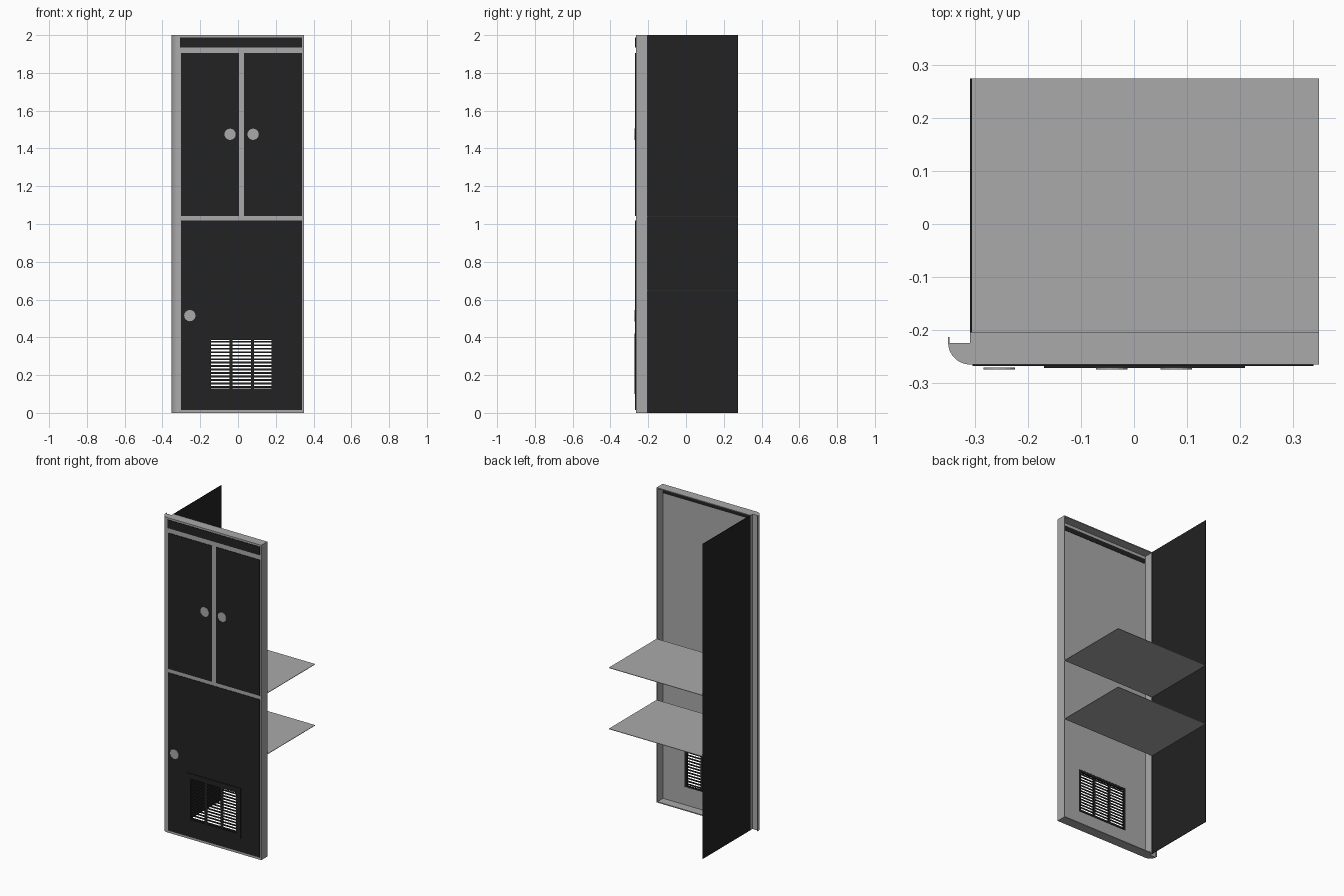
import bpy, bmesh, math

cube = bpy.data.objects.get("Cube")
if cube:
    bpy.data.objects.remove(cube, do_unlink=True)


def material(name, value):
    m = bpy.data.materials.new(name)
    m.use_nodes = True
    m.diffuse_color = (value, value, value, 1)
    m.node_tree.nodes["Principled BSDF"].inputs["Base Color"].default_value = (value, value, value, 1)
    return m


GREY = material("light grey", 0.4)
BLACK = material("black", 0.016)


def finish(name, bm, mat):
    bmesh.ops.recalc_face_normals(bm, faces=bm.faces)
    mesh = bpy.data.meshes.new(name)
    bm.to_mesh(mesh)
    bm.free()
    mesh.materials.append(mat)
    obj = bpy.data.objects.new(name, mesh)
    bpy.context.collection.objects.link(obj)
    return obj


def add_box(bm, x, y, z):
    cube = bmesh.ops.create_cube(bm, size=1)
    for v in cube["verts"]:
        v.co = [lo + (c + 0.5) * (hi - lo) for c, (lo, hi) in zip(v.co, (x, y, z))]


def box(name, x, y, z, mat):
    bm = bmesh.new()
    add_box(bm, x, y, z)
    return finish(name, bm, mat)


def framed_plate(name, x, z, hole_x, hole_z, y, mat):
    """Upright plate with one rectangular opening."""
    bm = bmesh.new()

    def loop(xs, zs, depth):
        return [bm.verts.new((xs[i], depth, zs[j])) for i, j in ((0, 0), (1, 0), (1, 1), (0, 1))]

    loops = [loop(x, z, y[0]), loop(hole_x, hole_z, y[0]),
             loop(hole_x, hole_z, y[1]), loop(x, z, y[1])]
    for k in range(4):
        a, b = loops[k], loops[(k + 1) % 4]
        for i in range(4):
            j = (i + 1) % 4
            bm.faces.new((a[i], a[j], b[j], b[i]))
    return finish(name, bm, mat)


# Front sheet with the vent opening, and its folded flanges
LEFT, RIGHT, FRONT, FOLD = -0.31, 0.35, -0.266, -0.205
HOLE_X, HOLE_Z = (-0.155, 0.195), (0.12, 0.4)
framed_plate("front_sheet", (LEFT, RIGHT), (0, 2), HOLE_X, HOLE_Z, (FRONT, -0.261), GREY)
T = 0.006
box("top_flange", (LEFT, RIGHT), (FRONT, FOLD), (2 - T, 2), GREY)
box("bottom_flange", (LEFT, RIGHT), (FRONT, FOLD), (0, T), GREY)
box("left_flange", (RIGHT - T, RIGHT), (FRONT, FOLD), (0, 2), GREY)
box("right_flange", (LEFT, LEFT + T), (FRONT, FOLD), (0, 2), GREY)

# Rounded vertical edge trim
bm = bmesh.new()
R = 0.042
profile = [(LEFT, -0.225)]
for i in range(9):
    a = math.radians(270 - 90 * i / 8)
    profile.append((LEFT + R * math.cos(a), FRONT + R + R * math.sin(a)))
profile += [(LEFT - R, -0.214), (LEFT - R + 0.003, -0.214), (LEFT - R + 0.003, -0.225)]
face = bm.faces.new([bm.verts.new((px, py, 0)) for px, py in profile])
up = bmesh.ops.extrude_face_region(bm, geom=[face])
bmesh.ops.translate(bm, vec=(0, 0, 2), verts=[g for g in up["geom"] if isinstance(g, bmesh.types.BMVert)])
trim = finish("edge_trim", bm, GREY)
bpy.context.view_layer.objects.active = trim
trim.select_set(True)
bpy.ops.object.shade_smooth_by_angle(angle=math.radians(30))
trim.select_set(False)

# Doors and top fascia
SKIN = (-0.269, FRONT)
box("top_fascia", (-0.306, 0.34), SKIN, (1.935, 1.988), BLACK)
box("upper_right_door", (-0.303, 0.004), SKIN, (1.042, 1.905), BLACK)
box("upper_left_door", (0.032, 0.34), SKIN, (1.042, 1.905), BLACK)
framed_plate("lower_door", (-0.303, 0.34), (0.015, 1.018), HOLE_X, HOLE_Z, SKIN, BLACK)
box("fascia_back_strip", (-0.3, 0.342), (-0.261, -0.259), (1.945, 1.975), BLACK)

# Vent grille: surround, mullions and slats
VX, VZ = (-0.142, 0.178), (0.128, 0.386)
framed_plate("vent_surround", (-0.17, 0.21), (0.1, 0.42), VX, VZ, (-0.273, -0.262), BLACK)
bm = bmesh.new()
for cx in (-0.037, 0.076):
    add_box(bm, (cx - 0.008, cx + 0.008), (-0.272, -0.264), VZ)
SLATS = 14
step = (VZ[1] - VZ[0]) / SLATS
for i in range(SLATS):
    z = VZ[0] + (i + 0.5) * step
    add_box(bm, VX, (-0.271, -0.268), (z - step * 0.25, z + step * 0.25))
finish("vent_slats", bm, BLACK)

# Round flat knobs
for name, x, z in (("upper_right_knob", -0.042, 1.475), ("upper_left_knob", 0.08, 1.475),
                   ("lower_knob", -0.255, 0.515)):
    bm = bmesh.new()
    bmesh.ops.create_cone(bm, cap_ends=True, segments=16, radius1=0.03, radius2=0.03, depth=0.003)
    for v in bm.verts:
        v.co = (x + v.co.x, -0.2735 + v.co.z, z + v.co.y)
    finish(name, bm, GREY)

# Side panel and shelves
box("side_panel", (LEFT, LEFT + 0.003), (-0.208, 0.275), (0, 2), BLACK)
for name, z in (("lower_shelf", 0.65), ("upper_shelf", 1.038)):
    box(name, (LEFT + 0.003, RIGHT), (-0.205, 0.275), (z - 0.0015, z + 0.0015), GREY)
